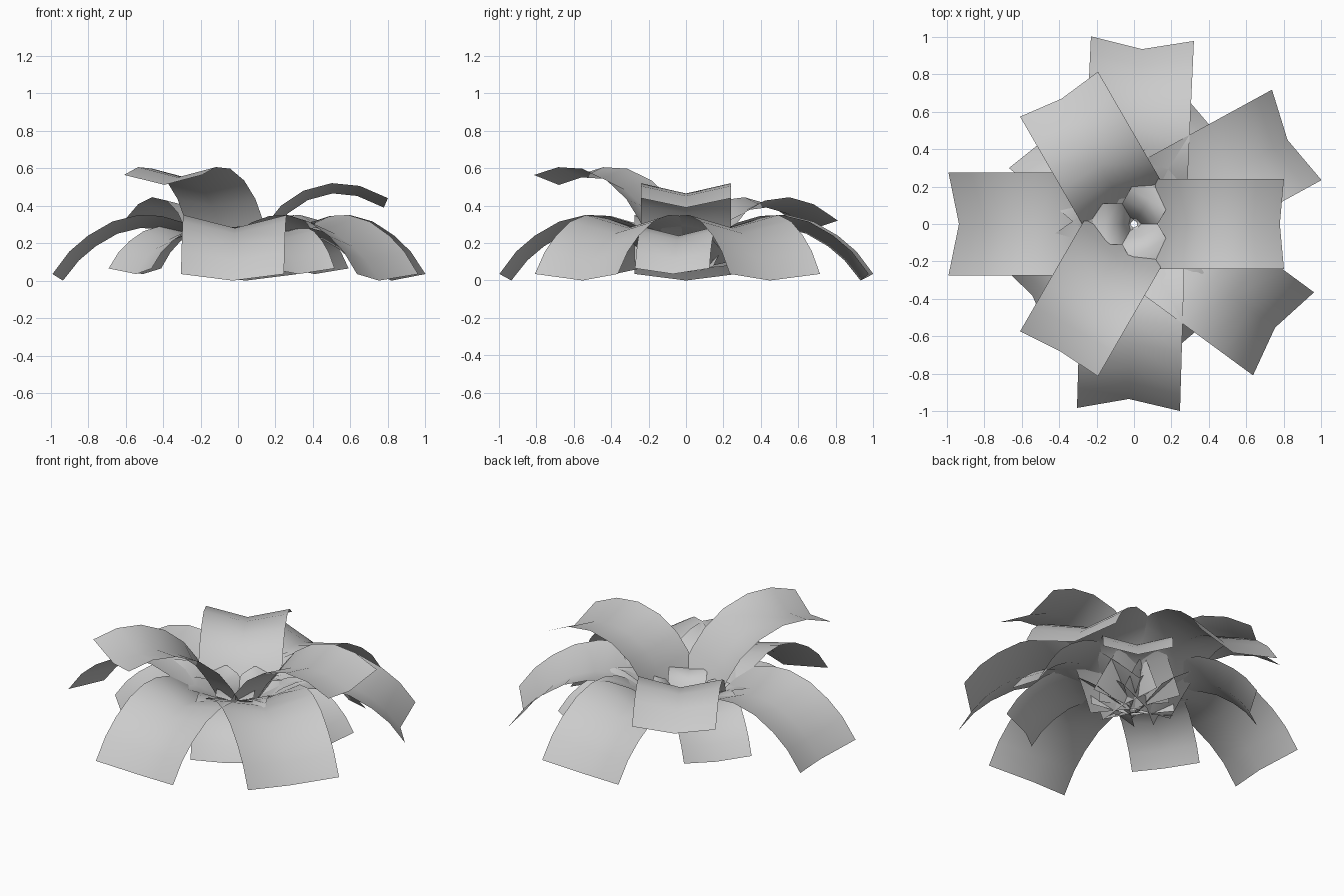
import bpy
import math

if "Cube" in bpy.data.objects:
    bpy.data.objects.remove(bpy.data.objects["Cube"])

# Side-edge profiles of the leaves as (radius, height), from base to tip
OUTER = [(-0.02, 0.10), (0.08, 0.18), (0.18, 0.25), (0.29, 0.31), (0.41, 0.345),
         (0.53, 0.35), (0.67, 0.315), (0.80, 0.24), (0.90, 0.155), (0.99, 0.035)]
UPPER = [(0.03, 0.08), (0.09, 0.20), (0.15, 0.30), (0.23, 0.40), (0.35, 0.48),
         (0.50, 0.52), (0.65, 0.505), (0.80, 0.44)]
HEART = [(0.0, 0.10), (0.03, 0.17), (0.08, 0.23), (0.15, 0.26), (0.23, 0.25)]


def leaf(name, profile, angle, width, fold, scale=1.0, lift=0.0, tilt=0.0):
    """Arched strip with a sunken midrib, turned about z."""
    pts = [(r * scale, z * scale + lift + tilt * r) for r, z in profile]
    a = math.radians(angle)
    ca, sa = math.cos(a), math.sin(a)
    verts, faces = [], []
    for i, (r, z) in enumerate(pts):
        r0, z0 = pts[max(i - 1, 0)]
        r1, z1 = pts[min(i + 1, len(pts) - 1)]
        length = math.hypot(r1 - r0, z1 - z0)
        nr, nz = (z1 - z0) / length, -(r1 - r0) / length
        for side in (-1, 0, 1):
            d = fold if side == 0 else 0.0
            x, y = r + nr * d, side * width / 2
            verts.append((x * ca - y * sa, x * sa + y * ca, max(z + nz * d, 0.0)))
    for i in range(len(pts) - 1):
        for j in range(2):
            k = i * 3 + j
            faces.append((k, k + 3, k + 4, k + 1))
    mesh = bpy.data.meshes.new(name)
    mesh.from_pydata(verts, [], faces)
    mesh.shade_smooth()
    obj = bpy.data.objects.new(name, mesh)
    bpy.context.collection.objects.link(obj)
    return obj


# Large drooping leaves
for i, angle in enumerate((28.7, 87.4, 180, 268.3, -36.3)):
    leaf(f"outer_leaf_{i + 1}", OUTER, angle, 0.55, 0.07)

# Smaller leaves tucked underneath
for i, angle in enumerate((-6, 52, 140, 215, -61)):
    leaf(f"lower_leaf_{i + 1}", OUTER, angle, 0.40, 0.05, scale=0.71, lift=0.04)

# Three upper leaves, each raised a little differently
for i, (angle, tilt) in enumerate(((0, 0.0), (120, -0.15), (240, 0.155))):
    leaf(f"upper_leaf_{i + 1}", UPPER, angle, 0.48, 0.055, tilt=tilt)

# Small leaves in the heart of the plant
for i, angle in enumerate((60, 180, 300)):
    leaf(f"heart_leaf_{i + 1}", HEART, angle, 0.22, 0.03)
